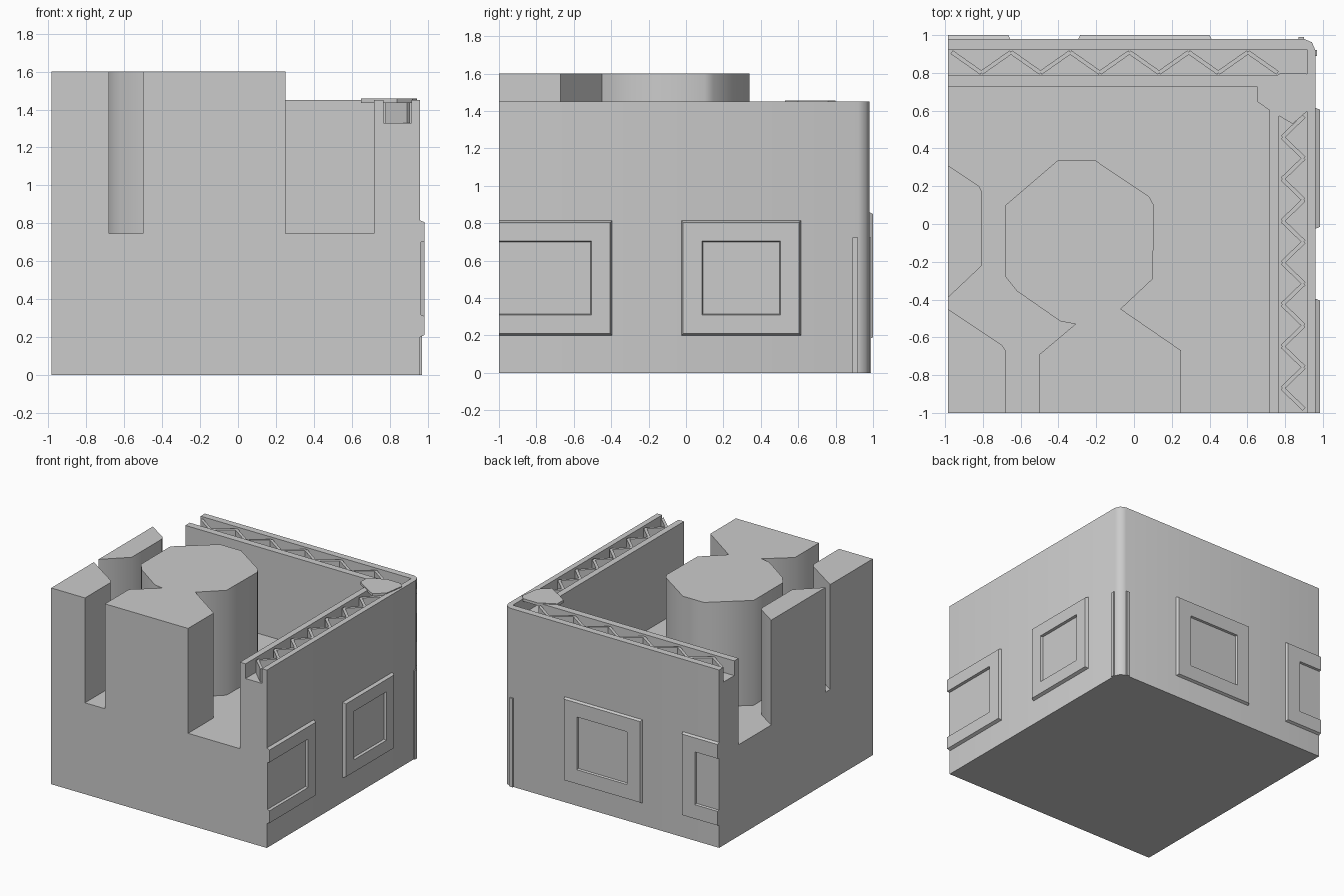
import bpy
import bmesh
import math
from mathutils import Vector

cube = bpy.data.objects.get("Cube")
if cube:
    bpy.data.objects.remove(cube, do_unlink=True)

# One plain grey stone colour
stone = bpy.data.materials.new("grey stone")
stone.use_nodes = True
GREY = (0.6, 0.6, 0.6, 1)
stone.diffuse_color = GREY
stone.node_tree.nodes["Principled BSDF"].inputs["Base Color"].default_value = GREY

LEFT, FRONT = -0.985, -1.0      # cut planes of the corner piece
SIDE, BACK = 0.96, 0.98         # outer wall planes
FLOOR, TROUGH, RIM = 0.745, 1.33, 1.45
TOWER = 1.6


def finish(name, bm, smooth=0):
    bmesh.ops.recalc_face_normals(bm, faces=bm.faces)
    mesh = bpy.data.meshes.new(name)
    bm.to_mesh(mesh)
    bm.free()
    mesh.materials.append(stone)
    obj = bpy.data.objects.new(name, mesh)
    bpy.context.collection.objects.link(obj)
    if smooth:
        bpy.ops.object.select_all(action='DESELECT')
        obj.select_set(True)
        bpy.context.view_layer.objects.active = obj
        bpy.ops.object.shade_smooth_by_angle(angle=math.radians(smooth))
    return obj


def add_prism(bm, outline, low, high):
    bottom = [bm.verts.new((x, y, low)) for x, y in outline]
    top = [bm.verts.new((x, y, high)) for x, y in outline]
    bm.faces.new(bottom)
    bm.faces.new(top)
    for i in range(len(outline)):
        j = (i + 1) % len(outline)
        bm.faces.new((bottom[i], bottom[j], top[j], top[i]))


def prism(name, outline, low, high, smooth=0):
    bm = bmesh.new()
    add_prism(bm, outline, low, high)
    return finish(name, bm, smooth)


def ell(outer, inner, chamfer=0.0):
    """L-shaped plan between an outer and an inner corner."""
    (ox, oy), (ix, iy) = outer, inner
    corner = [(ox, oy)]
    if chamfer:
        c = chamfer
        corner = [(ox, oy - c), (ox - c * 0.3, oy - c * 0.3), (ox - c, oy)]
    return [(ix, FRONT), (ox, FRONT)] + corner + [(LEFT, oy), (LEFT, iy), (ix, iy)]


# Solid base with a softened outer corner
prism("base", [(LEFT, FRONT), (SIDE, FRONT), (SIDE, BACK - 0.06),
               (SIDE - 0.018, BACK - 0.018), (SIDE - 0.06, BACK), (LEFT, BACK)],
      0, FLOOR, 50)

# Outer walls, with two rims leaving a trough along the top
prism("outer_wall", ell((SIDE, BACK), (0.718, 0.728), 0.06), FLOOR, TROUGH, 50)
prism("inner_rim", ell((0.768, 0.785), (0.718, 0.728)), TROUGH, RIM)
prism("outer_rim", ell((SIDE, BACK), (0.915, 0.925), 0.06), TROUGH, RIM, 50)

# Slab over the trough corner
prism("corner_slab", [(0.65, 0.73), (0.65, 0.65), (0.72, 0.6), (0.84, 0.53),
                      (0.92, 0.6), (0.945, 0.76), (0.91, 0.8), (0.78, 0.8)],
      RIM - 0.015, RIM + 0.007)


def truss(name, start, end, near, far, count, swap):
    """Zigzag of upright strips filling a trough."""
    bm = bmesh.new()
    step = (end - start) / count
    for i in range(count):
        a = Vector((start + i * step, near if i % 2 else far))
        b = Vector((start + (i + 1) * step, far if i % 2 else near))
        side = (b - a).orthogonal().normalized() * 0.011
        plan = [a + side, b + side, b - side, a - side]
        plan = [(p.y, p.x) if swap else (p.x, p.y) for p in plan]
        add_prism(bm, plan, TROUGH, RIM - 0.012)
    return finish(name, bm)


truss("back_truss", LEFT + 0.02, 0.76, 0.80, 0.91, 11, False)
truss("side_truss", FRONT + 0.02, 0.57, 0.785, 0.90, 14, True)

# Central tower joined by a neck to the front block
prism("central_tower",
      [(-0.4, 0.34), (-0.21, 0.34), (0.08, 0.145), (0.105, 0.1), (0.1, -0.29),
       (-0.07, -0.45), (0.25, -0.67), (0.25, FRONT), (-0.5, FRONT), (-0.5, -0.69),
       (-0.31, -0.53), (-0.39, -0.515), (-0.62, -0.355), (-0.68, -0.28), (-0.68, 0.1)],
      FLOOR, TOWER, 50)

# Part tower and front block on the left cut plane
prism("edge_tower", [(LEFT, 0.31), (-0.82, 0.2), (-0.805, 0.17), (-0.805, -0.22), (LEFT, -0.39)],
      FLOOR, TOWER, 50)
prism("edge_block", [(LEFT, -0.45), (-0.7, -0.64), (-0.68, -0.67), (-0.68, FRONT), (LEFT, FRONT)],
      FLOOR, TOWER)


def window(name, place, low, high, bottom, top, border, cut):
    """Raised frame round a sunken pane; cut leaves the low end open."""
    bm = bmesh.new()
    rings = []
    for inset, depth in ((0, 0), (0.01, 0.02), (border, 0.02), (border + 0.005, 0.004)):
        u = low if cut else low + inset
        corners = [(u, bottom + inset), (high - inset, bottom + inset),
                   (high - inset, top - inset), (u, top - inset)]
        rings.append([bm.verts.new(place(a, b, depth)) for a, b in corners])
    for r, s in zip(rings, rings[1:]):
        for i in range(3 if cut else 4):
            j = (i + 1) % 4
            bm.faces.new((r[i], r[j], s[j], s[i]))
    bm.faces.new(rings[-1])
    if cut:
        bm.faces.new([r[0] for r in rings] + [r[3] for r in reversed(rings)])
    return finish(name, bm)


def on_side(u, z, depth):
    return (SIDE + depth * 1.25, u, z)


def on_back(u, z, depth):
    return (u, BACK + depth, z)


window("side_window", on_side, -0.025, 0.615, 0.2, 0.815, 0.11, False)
window("side_window_cut", on_side, FRONT, -0.395, 0.2, 0.815, 0.11, True)
window("back_window", on_back, -0.295, 0.41, 0.18, 0.86, 0.125, False)
window("back_window_cut", on_back, LEFT, -0.655, 0.18, 0.86, 0.125, True)

# Thin upright ribs flanking the outer corner
prism("side_rib", [(SIDE, 0.89), (SIDE + 0.01, 0.89), (SIDE + 0.01, 0.92), (SIDE, 0.92)], 0, 0.725)
prism("back_rib", [(0.87, BACK), (0.9, BACK), (0.9, BACK + 0.01), (0.87, BACK + 0.01)], 0, 0.725)
